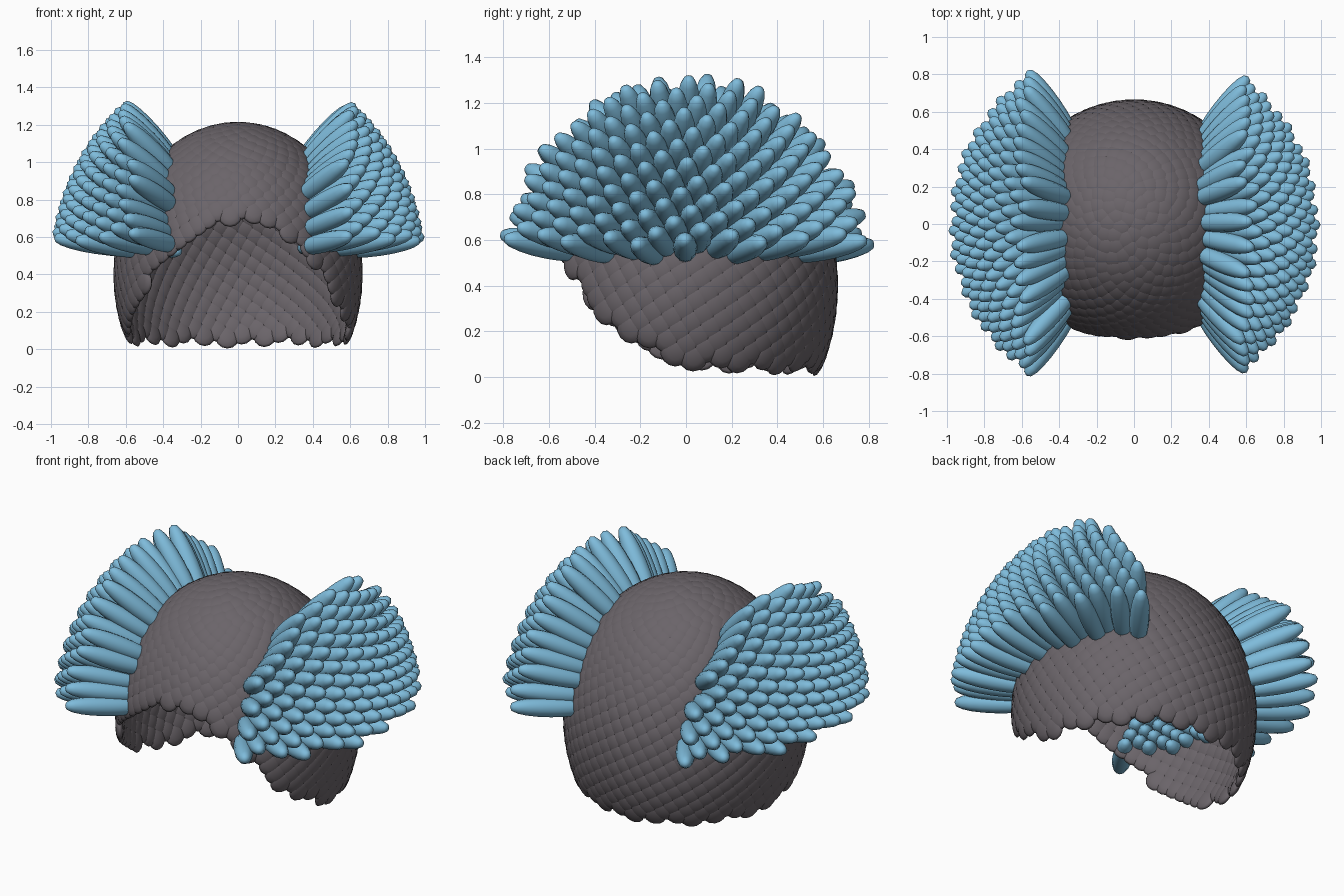
import bpy, bmesh, math
from mathutils import Vector, Matrix

if "Cube" in bpy.data.objects:
    bpy.data.objects.remove(bpy.data.objects["Cube"])

A, C, ZC = 0.645, 0.795, 0.40   # cap ellipsoid radii and centre height
COUNT = 1500                    # points of the spiral lattice
# lower rim of the cap: (angle from the front, lowest scale centre)
RIM = [(0, .71), (12, .69), (24, .64), (33, .58), (41, .47), (53, .32),
       (67, .19), (90, .09), (110, .068), (180, .064)]


def rim_height(angle):
    for (a0, z0), (a1, z1) in zip(RIM, RIM[1:]):
        if angle <= a1:
            return z0 + (z1 - z0) * (angle - a0) / (a1 - a0)
    return RIM[-1][1]


def unit_sphere(segments, rings, fullness=1.0):
    """Unit sphere; fullness below 1 gives blunter ends."""
    bm = bmesh.new()
    bmesh.ops.create_uvsphere(bm, u_segments=segments, v_segments=rings, radius=1)
    for v in bm.verts:
        r = math.hypot(v.co.x, v.co.y)
        if r > 1e-4:
            k = r ** (fullness - 1)
            v.co.x *= k
            v.co.y *= k
    bm.verts.index_update()
    data = [v.co.copy() for v in bm.verts], [[v.index for v in f.verts] for f in bm.faces]
    bm.free()
    return data


def material(name, color):
    m = bpy.data.materials.new(name)
    m.diffuse_color = (*color, 1)
    m.use_nodes = True
    m.node_tree.nodes["Principled BSDF"].inputs["Base Color"].default_value = m.diffuse_color
    return m


def build(name, placements, size, offset, sphere, mat):
    """Copy one squashed sphere to every surface point, along its normal."""
    verts, faces = [], []
    for p, n in placements:
        z = n
        x = Vector((0, 0, 1)).cross(z)
        x = x.normalized() if x.length > 1e-4 else Vector((1, 0, 0))
        y = z.cross(x)
        rot = Matrix((x, y, z)).transposed()
        base = len(verts)
        for v in sphere[0]:
            s = Vector((v.x * size[0], v.y * size[1], v.z * size[2] + offset))
            verts.append(p + rot @ s)
        faces += [[base + i for i in f] for f in sphere[1]]
    mesh = bpy.data.meshes.new(name)
    mesh.from_pydata(verts, [], faces)
    mesh.polygons.foreach_set("use_smooth", [True] * len(faces))
    mesh.materials.append(mat)
    ob = bpy.data.objects.new(name, mesh)
    bpy.context.collection.objects.link(ob)


# spread points evenly in a golden-angle spiral and sort them into parts
cap, left, right = [], [], []
golden = math.pi * (3 - math.sqrt(5))
for i in range(COUNT):
    uz = 1 - 2 * (i + 0.5) / COUNT
    r = math.sqrt(1 - uz * uz)
    ux, uy = r * math.cos(i * golden), r * math.sin(i * golden)
    p = Vector((A * ux, A * uy, ZC + C * uz))
    n = Vector((ux / A, uy / A, uz / C)).normalized()
    angle = math.degrees(abs(math.atan2(ux, -uy)))
    if p.z > rim_height(angle):
        cap.append((p, n))
    if abs(ux) > 0.56 and uz > 0.165:
        (right if ux > 0 else left).append((p, n))

dark = material("dark_grey", (0.145, 0.128, 0.142))
blue = material("blue", (0.21, 0.50, 0.71))

# scaly cap
build("scale_cap", cap, (0.066, 0.07, 0.022), 0, unit_sphere(14, 6), dark)
# side puffs of long petals
petal = unit_sphere(12, 10, 0.75)
build("left_puff", left, (0.054, 0.054, 0.23), 0.138, petal, blue)
build("right_puff", right, (0.054, 0.054, 0.23), 0.138, petal, blue)
